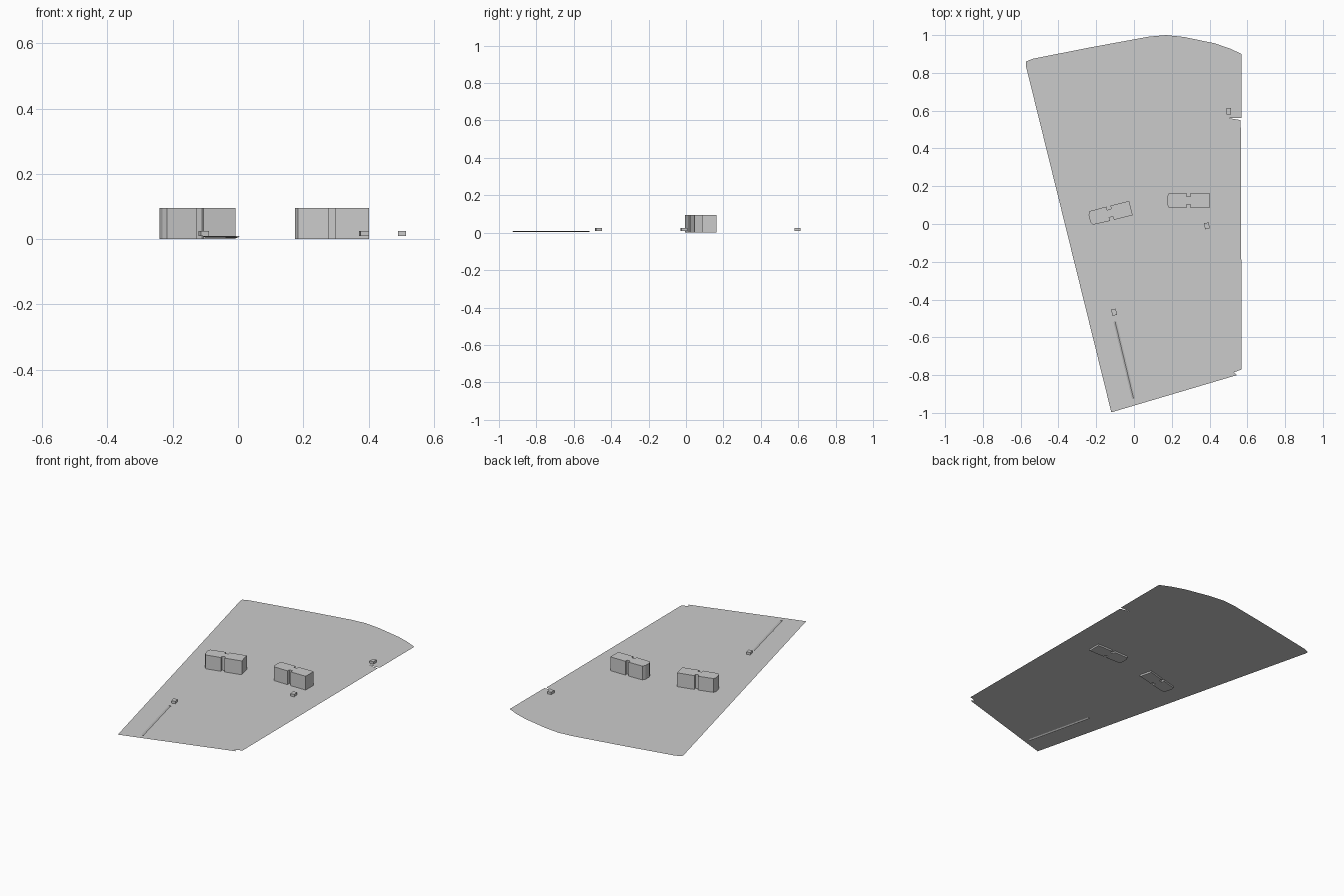
import bpy, bmesh
from math import radians
from mathutils import Vector, Matrix

if "Cube" in bpy.data.objects:
    bpy.data.objects.remove(bpy.data.objects["Cube"])

GROUND = 0.01


def finish(name, bm, loc=(0, 0, 0), angle=0):
    me = bpy.data.meshes.new(name)
    bm.to_mesh(me)
    bm.free()
    ob = bpy.data.objects.new(name, me)
    ob.location = loc
    ob.rotation_euler.z = radians(angle)
    bpy.context.collection.objects.link(ob)
    return ob


def loop(bm, pts, z):
    vs = [bm.verts.new((x, y, z)) for x, y in pts]
    return vs, [bm.edges.new((vs[i - 1], vs[i])) for i in range(len(vs))]


def prism(name, pts, z0, z1, loc, angle):
    bm = bmesh.new()
    f = bm.faces.new([bm.verts.new((x, y, z0)) for x, y in pts])
    ext = bmesh.ops.extrude_face_region(bm, geom=[f])["geom"]
    top = [g for g in ext if isinstance(g, bmesh.types.BMVert)]
    bmesh.ops.translate(bm, vec=(0, 0, z1 - z0), verts=top)
    if not any(f.normal.z < -0.5 for f in bm.faces):
        # restore the floor if the extrusion consumed it
        bm.edges.ensure_lookup_table()
        bmesh.ops.holes_fill(bm, edges=[e for e in bm.edges if e.is_boundary])
    bmesh.ops.recalc_face_normals(bm, faces=bm.faces)
    return finish(name, bm, loc, angle)


# Thin site sheet with a long narrow trench sunk into it
outline = [(-0.12, -0.997), (0.545, -0.80), (0.53, -0.785), (0.57, -0.77),
           (0.565, 0.55), (0.505, 0.56), (0.57, 0.562), (0.57, 0.90),
           (0.505, 0.93), (0.425, 0.957), (0.265, 0.99), (0.17, 1.0),
           (0.08, 0.992), (-0.22, 0.937), (-0.535, 0.875), (-0.573, 0.86), (-0.573, 0.84)]
a, b = Vector((-0.10, -0.517)), Vector((-0.002, -0.925))
side = Vector((b.y - a.y, a.x - b.x)).normalized() * 0.009
bm = bmesh.new()
edges = loop(bm, outline, GROUND)[1]
rim, rim_edges = loop(bm, [a + side, b + side, b - side, a - side], GROUND)
bmesh.ops.triangle_fill(bm, use_beauty=True, edges=edges + rim_edges, normal=(0, 0, 1))
start = bm.verts.new((a.x, a.y, 0.005))
end = bm.verts.new((b.x, b.y, 0.004))
bm.faces.new((rim[0], rim[1], end, start))
bm.faces.new((start, end, rim[2], rim[3]))
bm.faces.new((rim[1], rim[2], end))
bm.faces.new((rim[3], rim[0], start))
for f in bm.faces:
    f.normal_update()
    if f.normal.z < 0:
        f.normal_flip()
finish("site_ground", bm)

# Two main blocks: pinched in the middle, chamfered at one end
half = [(0.113, 0.039), (0.011, 0.039), (0.011, 0.021), (-0.011, 0.021),
        (-0.011, 0.039), (-0.104, 0.037), (-0.113, 0.019)]
plan = half + [(x, -y) for x, y in reversed(half)]
prism("east_building", plan, 0, 0.095, (0.288, 0.124, 0), 0)
prism("west_building", plan, 0, 0.095, (-0.126, 0.057, 0), 14)

# Small outbuildings
for i, (x, y, ang) in enumerate([(0.502, 0.597, 0), (0.386, -0.01, 8), (-0.105, -0.467, 14)]):
    w, d = 0.0125, 0.0165
    prism(f"outbuilding_{i + 1}", [(-w, -d), (w, -d), (w, d), (-w, d)],
          GROUND, 0.025, (x, y, 0), ang)
